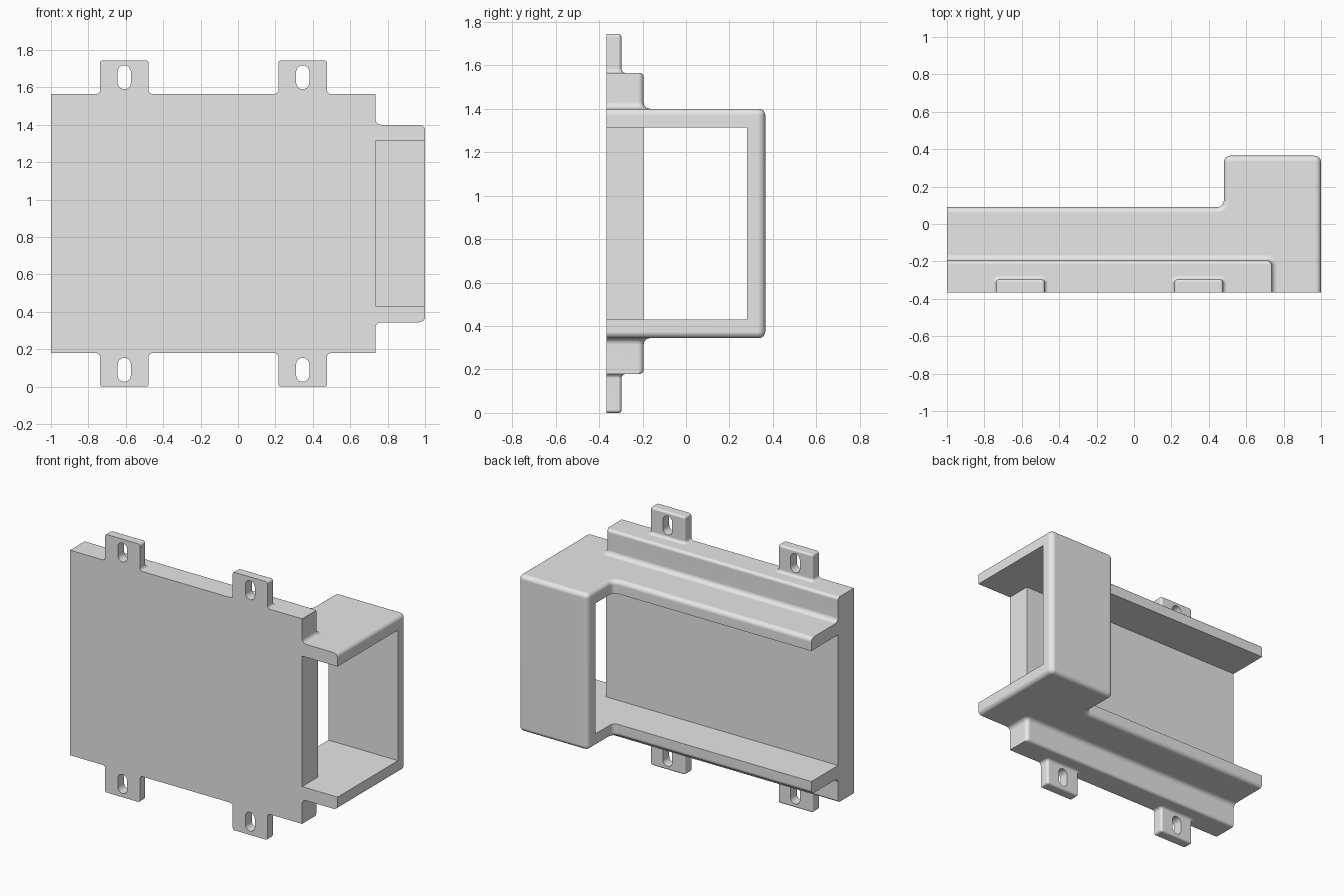
import bpy, bmesh, math

old = bpy.data.objects.get("Cube")
if old:
    bpy.data.objects.remove(old, do_unlink=True)

MID = 0.872                    # height of the mirror plane
FRONT, FLOOR, LIP, BACK = -0.365, -0.195, 0.09, 0.365
PLATE_END, HOOD = 0.735, 0.48
INNER, WALL, PLATE, TAB = 0.441, 0.528, 0.693, 0.872   # half heights

grey = bpy.data.materials.new("light_grey")
grey.use_nodes = True
grey.diffuse_color = (0.8, 0.8, 0.8, 1)
grey.node_tree.nodes["Principled BSDF"].inputs["Base Color"].default_value = (0.8, 0.8, 0.8, 1)


def arc(cx, cy, rx, ry, start, end, steps=6):
    angles = [math.radians(start + (end - start) * i / steps) for i in range(steps + 1)]
    return [(cx + rx * math.cos(a), cy + ry * math.sin(a)) for a in angles]


def loft(name, rings, bevel_rule=None, radius=0.03):
    """Skin a stack of matching rings, cap both ends, optionally round edges."""
    bm = bmesh.new()
    loops = [[bm.verts.new(p) for p in ring] for ring in rings]
    for a, b in zip(loops, loops[1:]):
        for i in range(len(a)):
            j = (i + 1) % len(a)
            bm.faces.new((a[i], a[j], b[j], b[i]))
    bm.faces.new(loops[0])
    bm.faces.new(loops[-1])
    bmesh.ops.recalc_face_normals(bm, faces=bm.faces[:])
    if bevel_rule:
        edges = [e for e in bm.edges if bevel_rule(*(v.co for v in e.verts))]
        bmesh.ops.bevel(bm, geom=edges, offset=radius, segments=6,
                        profile=0.5, affect='EDGES', clamp_overlap=False)
        bmesh.ops.recalc_face_normals(bm, faces=bm.faces[:])
    mesh = bpy.data.meshes.new(name)
    bm.to_mesh(mesh)
    bm.free()
    mesh.materials.append(grey)
    obj = bpy.data.objects.new(name, mesh)
    bpy.context.collection.objects.link(obj)
    return obj


def select(obj):
    bpy.ops.object.select_all(action='DESELECT')
    obj.select_set(True)
    bpy.context.view_layer.objects.active = obj


def box(name, x0, x1, y0, y1, z0, z1):
    outline = [(x0, y0), (x1, y0), (x1, y1), (x0, y1)]
    return loft(name, [[(x, y, z) for x, y in outline] for z in (z0, z1)])


def cut(obj, cutter):
    mod = obj.modifiers.new("opening", 'BOOLEAN')
    mod.operation = 'DIFFERENCE'
    mod.solver = 'EXACT'
    mod.object = cutter
    select(obj)
    bpy.ops.object.modifier_apply(modifier=mod.name)
    bpy.data.objects.remove(cutter, do_unlink=True)


def finish(obj):
    select(obj)
    bpy.ops.object.shade_smooth_by_angle(angle=math.radians(35))
    mod = obj.modifiers.new("flat_normals", 'WEIGHTED_NORMAL')
    mod.keep_sharp = True


def ledge(name, side, x0, x1, back, corner, low, high, fillet, rounding, is_tab):
    """Block standing on a face: filleted foot, rounded rim."""
    levels = []
    for i in range(7):
        t = math.radians(15 * i)
        d = fillet * (1 - math.sin(t))
        levels.append((low + fillet * (1 - math.cos(t)), d, d))
    for i in range(7):
        t = math.radians(15 * i)
        d = -rounding * (1 - math.cos(t))
        levels.append((high - rounding + rounding * math.sin(t), d if is_tab else 0, d))
    rings = []
    for h, ex, ey in levels:
        outline = [(x0 - ex if is_tab else x0, FRONT), (x1 + ex, FRONT)]
        outline += arc(x1 - corner, back - corner, corner + ex, corner + ey, 0, 90)
        if is_tab:
            outline += arc(x0 + corner, back - corner, corner + ex, corner + ey, 90, 180)
        else:
            outline.append((x0, back + ey))
        rings.append([(x, y, MID + side * h) for x, y in outline])
    return loft(name, rings)


# Housing: L-shaped outer body with rounded rims, hollowed right through
R = 0.035
body = [(-1, FRONT), (1, FRONT)]
body += arc(1 - R, BACK - R, R, R, 0, 90)
body += arc(HOOD + R, BACK - R, R, R, 90, 180)
body += arc(HOOD - R, LIP + R, R, R, 0, -90)
body.append((-1, LIP))


def rim(a, b):
    level = abs(a.z - b.z) < 1e-5
    on_front = max(a.y, b.y) < FRONT + 1e-4
    on_end = max(a.x, b.x) < -1 + 1e-4
    return level and not on_front and not on_end


housing = loft("housing_shell",
               [[(x, y, MID + s * WALL) for x, y in body] for s in (-1, 1)], rim)
cut(housing, box("housing_cutter", -1.2, 1.2, -1, 0.28, MID - INNER, MID + INNER))
finish(housing)

# Front plate between the two walls
finish(box("front_plate", -1, PLATE_END, FRONT, FLOOR, MID - INNER, MID + INNER))

# Flanges and slotted mounting tabs, mirrored above and below
for side, label in ((1, "upper"), (-1, "lower")):
    finish(ledge(label + "_flange", side, -1, PLATE_END, FLOOR, 0.025,
                 WALL, PLATE, 0.03, 0.02, False))
    for cx, place in ((-0.608, "right"), (0.346, "left")):
        tab = ledge(f"{label}_{place}_tab", side, cx - 0.13, cx + 0.13, -0.297, 0.016,
                    PLATE, TAB, 0.02, 0.014, True)
        low, high, r = 0.718, 0.846, 0.035
        slot = arc(cx, high - r, r, r, 0, 180, 16) + arc(cx, low + r, r, r, 180, 360, 16)
        cutter = loft("slot_cutter",
                      [[(x, y, MID + side * h) for x, h in slot] for y in (-0.5, -0.2)])
        cut(tab, cutter)
        finish(tab)
